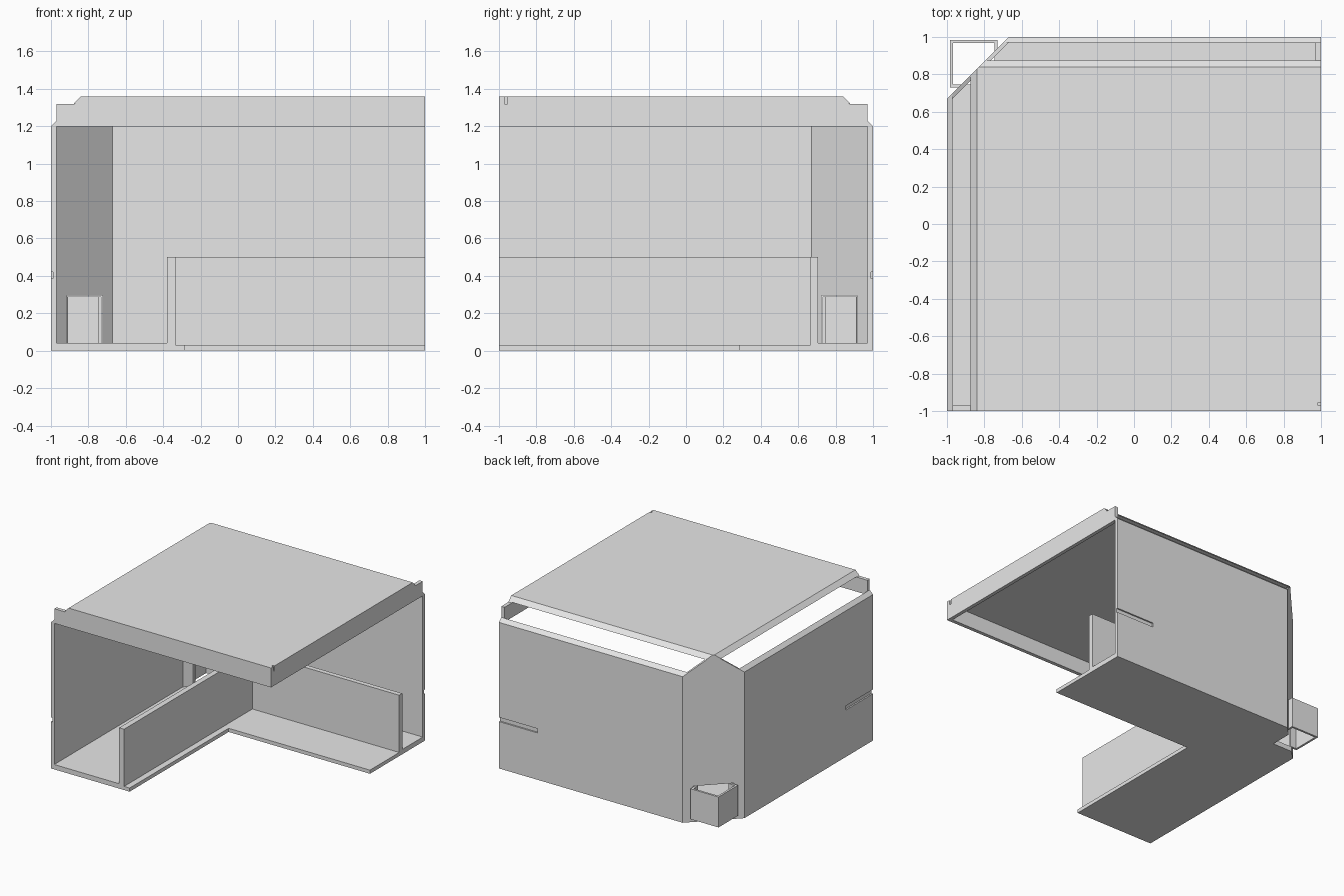
import bpy
import bmesh

cube = bpy.data.objects.get("Cube")
if cube:
    bpy.data.objects.remove(cube, do_unlink=True)

grey = bpy.data.materials.new("light_grey")
grey.use_nodes = True
COLOUR = (0.8, 0.8, 0.8, 1)
grey.diffuse_color = COLOUR
grey.node_tree.nodes["Principled BSDF"].inputs["Base Color"].default_value = COLOUR


def loft(name, ring_a, ring_b):
    """Closed solid between two matching rings of 3D points."""
    bm = bmesh.new()
    a = [bm.verts.new(p) for p in ring_a]
    b = [bm.verts.new(p) for p in ring_b]
    bm.faces.new(a)
    bm.faces.new(b)
    n = len(a)
    for i in range(n):
        j = (i + 1) % n
        bm.faces.new((a[i], a[j], b[j], b[i]))
    bmesh.ops.recalc_face_normals(bm, faces=bm.faces)
    mesh = bpy.data.meshes.new(name)
    bm.to_mesh(mesh)
    bm.free()
    mesh.materials.append(grey)
    obj = bpy.data.objects.new(name, mesh)
    bpy.context.collection.objects.link(obj)
    return obj


def slab(name, plan, z0, z1):
    return loft(name, [(x, y, z0) for x, y in plan], [(x, y, z1) for x, y in plan])


def box(name, x0, x1, y0, y1, z0, z1):
    return slab(name, [(x0, y0), (x1, y0), (x1, y1), (x0, y1)], z0, z1)


def flip(ring):
    """Reflect points across the diagonal through the cut corner."""
    return [(-p[1], -p[0], *p[2:]) for p in ring]


def same(ring):
    return ring


def cut(target, cutter):
    mod = target.modifiers.new("cut", "BOOLEAN")
    mod.operation = "DIFFERENCE"
    mod.solver = "EXACT"
    mod.object = cutter
    bpy.context.view_layer.objects.active = target
    bpy.ops.object.modifier_apply(modifier=mod.name)
    bpy.data.objects.remove(cutter, do_unlink=True)


# L-shaped floor, notched where the corner bracket passes
corner = [(-0.67, 1), (-0.745, 0.925), (-0.745, 0.745), (-0.925, 0.745), (-1, 0.67)]
slab("floor", [(-1, -1), (-0.285, -1), (-0.285, 0.285), (1, 0.285), (1, 1)] + corner, 0, 0.03)
slab("channel_floor", [(-1, -1), (-0.38, -1), (-0.38, 0.705), (1, 0.705), (1, 1)] + corner, 0.03, 0.04)

# Low inner wall
slab("inner_wall", [(-0.38, -1), (-0.335, -1), (-0.335, 0.665), (1, 0.665),
                    (1, 0.705), (-0.38, 0.705)], 0.03, 0.5)

# Diagonal corner wall with a peaked top and an opening
face = [(-1, 0.67, 0), (-0.67, 1, 0), (-0.67, 1, 1.2), (-0.835, 0.835, 1.36), (-1, 0.67, 1.2)]
diagonal = loft("corner_wall", face, [(x + 0.015, y - 0.015, z) for x, y, z in face])
cut(diagonal, box("opening", -1.1, -0.725, 0.725, 1.1, -0.1, 0.295))

# Parts repeated on both arms
for side, turn in (("right", same), ("back", flip)):
    # Outer wall with sloping top and a short groove
    profile = [(-1, 0), (-0.97, 0), (-0.97, 1.23), (-1, 1.2)]
    wall = loft(side + "_outer_wall", turn([(x, -1, z) for x, z in profile]),
                turn([(x, 0.67 if x == -1 else 0.7, z) for x, z in profile]))
    plan = turn([(-1.05, -1.05), (-0.988, -1.05), (-0.988, -0.65), (-1.05, -0.65)])
    cut(wall, slab("groove", plan, 0.385, 0.42))

    # Lintel over the open side, stepped down past the slot
    profile = [(-0.97, 1.2), (-0.97, 1.32), (-0.875, 1.32), (-0.84, 1.36), (1, 1.36), (1, 1.2)]
    lintel = loft(side + "_lintel", turn([(x, -1, z) for x, z in profile]),
                  turn([(x, -0.97, z) for x, z in profile]))
    if side == "back":
        cut(lintel, box("nick", 0.985, 1.1, -0.975, -0.955, 1.32, 1.4))

    # Corner bracket half: long plate and short return
    slab(side + "_bracket_plate", turn([(-0.985, 0.73), (-0.968, 0.73),
                                        (-0.968, 0.985), (-0.985, 0.985)]), 0.04, 0.29)
    slab(side + "_bracket_return", turn([(-0.968, 0.73), (-0.91, 0.73),
                                         (-0.91, 0.747), (-0.968, 0.747)]), 0.04, 0.29)

# Roof plate with sloping edges along the slots
lower = [(-0.875, -1), (1, -1), (1, 0.875), (-0.795, 0.875), (-0.875, 0.795)]
upper = [(-0.84, -1), (1, -1), (1, 0.84), (-0.83, 0.84), (-0.84, 0.83)]
roof = loft("roof", [(x, y, 1.325) for x, y in lower], [(x, y, 1.36) for x, y in upper])
cut(roof, box("nick", 0.985, 1.1, -0.975, -0.955, 1.3, 1.4))
